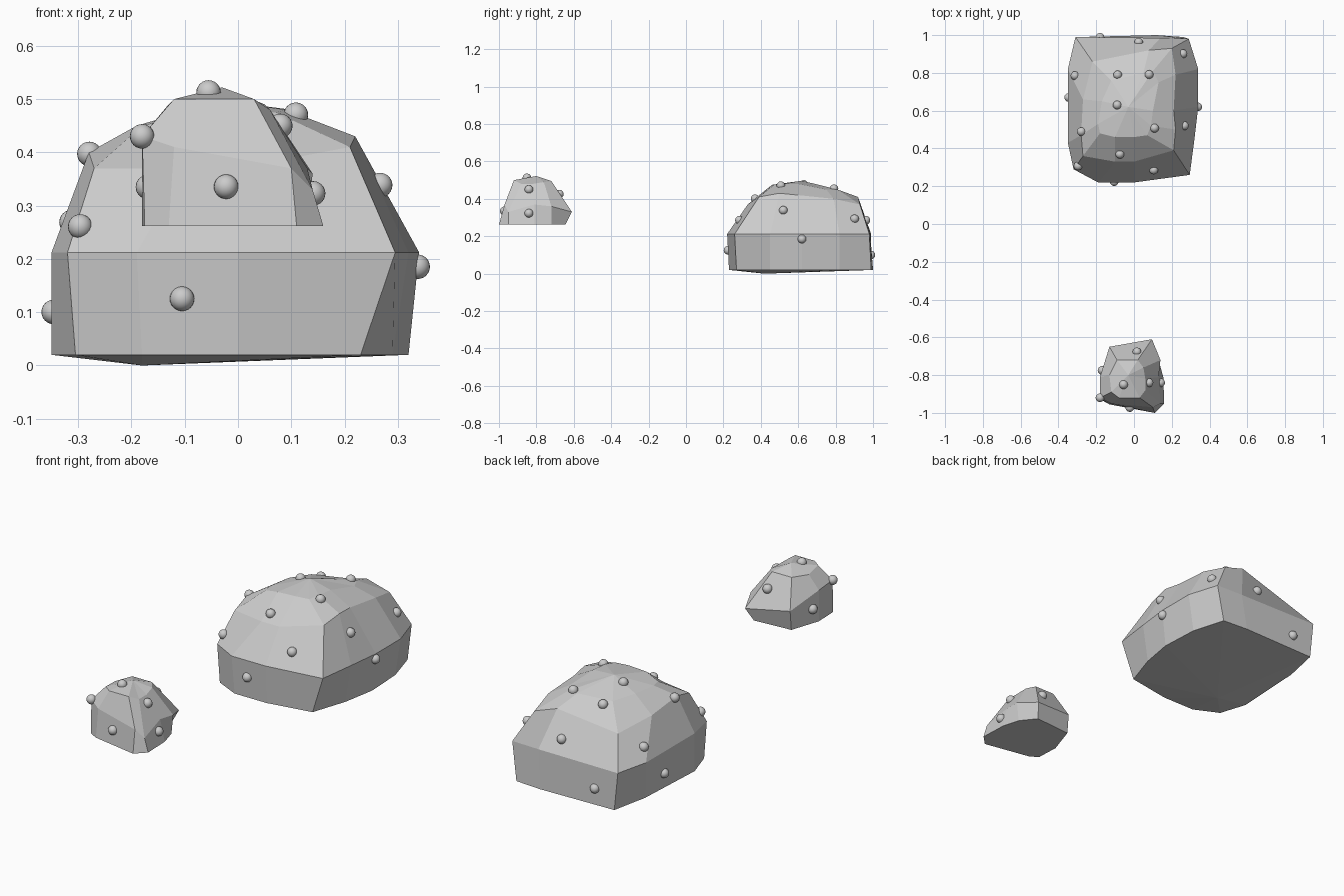
import bpy, bmesh
from mathutils import Vector
from mathutils.bvhtree import BVHTree


def rock(name, rings, low, peak):
    """Loft faceted rings bottom to top, closing each end on a point."""
    bm = bmesh.new()
    loops = [[bm.verts.new(p) for p in r] for r in rings]
    n = len(loops[0])
    for a, b in zip(loops, loops[1:]):
        for i in range(n):
            j = (i + 1) % n
            bm.faces.new((a[i], a[j], b[j], b[i]))
    for loop, tip in ((loops[0], low), (loops[-1], peak)):
        t = bm.verts.new(tip)
        for i in range(n):
            bm.faces.new((loop[i], loop[(i + 1) % n], t))
    bmesh.ops.recalc_face_normals(bm, faces=bm.faces)
    me = bpy.data.meshes.new(name)
    bm.to_mesh(me)
    tree = BVHTree.FromBMesh(bm)
    bm.free()
    ob = bpy.data.objects.new(name, me)
    bpy.context.collection.objects.link(ob)
    return tree


def flat(points, z):
    return [(x, y, z) for x, y in points]


def nodules(name, tree, points, radius=0.023):
    """Small smooth balls snapped to the rock surface."""
    bm = bmesh.new()
    for p in points:
        hit = tree.find_nearest(Vector(p))[0]
        made = bmesh.ops.create_uvsphere(bm, u_segments=20, v_segments=12, radius=radius)
        bmesh.ops.translate(bm, verts=made["verts"], vec=hit)
    for f in bm.faces:
        f.smooth = True
    me = bpy.data.meshes.new(name)
    bm.to_mesh(me)
    bm.free()
    bpy.context.collection.objects.link(bpy.data.objects.new(name, me))


# Large rock: foot, widest belt, shoulder, crown
foot = flat([(-.29, .99), (.12, 1.0), (.26, .99), (.31, .82), (.32, .62), (.29, .45),
             (.23, .27), (0, .23), (-.18, .23), (-.305, .29), (-.35, .43), (-.33, .80)], .02)
belt = flat([(-.31, .99), (.14, .985), (.29, .98), (.34, .82), (.34, .62), (.32, .45),
             (.295, .26), (0, .22), (-.19, .22), (-.32, .29), (-.35, .43), (-.35, .82)], .212)
shoulder = [(-.22, .86, .34), (.08, .92, .41), (.2, .93, .37), (.22, .79, .40),
            (.21, .60, .42), (.22, .50, .43), (.21, .39, .41), (0, .33, .37),
            (-.10, .33, .37), (-.27, .36, .37), (-.28, .47, .40), (-.27, .66, .37)]
crown = [(-.12, .76, .44), (.05, .80, .45), (.10, .81, .45), (.13, .75, .45),
         (.10, .60, .48), (.09, .52, .48), (.07, .47, .475), (0, .46, .475),
         (-.10, .46, .47), (-.18, .48, .45), (-.19, .53, .45), (-.17, .65, .45)]
big = rock("large_rock", [foot, belt, shoulder, crown], (-.18, .42, 0), (-.03, .62, .497))
nodules("large_rock_nodules", big, [
    (-.09, .80, .44), (.08, .79, .45), (-.09, .63, .48), (.025, .975, .29),
    (.255, .90, .29), (.34, .62, .185), (.105, .51, .46), (.27, .52, .34),
    (-.285, .49, .40), (-.325, .79, .28), (-.075, .37, .40), (-.30, .30, .265),
    (.105, .28, .29), (-.105, .22, .125), (-.18, .99, .10), (-.35, .67, .10)])

# Small rock: flat underside, waist, crown
under = flat([(-.13, -.66), (.07, -.645), (.13, -.72), (.155, -.81), (.16, -.95),
              (.11, -1.0), (-.13, -.955), (-.175, -.93), (-.18, -.81)], .262)
waist = [(-.13, -.65, .36), (.095, -.61, .33), (.14, -.72, .36), (.13, -.81, .37),
         (.14, -.95, .33), (.10, -.97, .37), (-.12, -.95, .41), (-.18, -.92, .43),
         (-.18, -.81, .42)]
cap = [(-.09, -.72, .495), (.02, -.72, .495), (.05, -.76, .49), (.06, -.82, .48),
       (.06, -.88, .48), (.03, -.92, .50), (-.08, -.92, .50), (-.12, -.89, .50),
       (-.13, -.80, .49)]
small = rock("small_rock", [under, waist, cap], (0, -.82, .262), (-.03, -.80, .522))
nodules("small_rock_nodules", small, [
    (-.055, -.85, .51), (.08, -.84, .45), (.15, -.84, .325), (.015, -.67, .43),
    (-.185, -.77, .335), (-.18, -.92, .43), (-.02, -.96, .335)])
